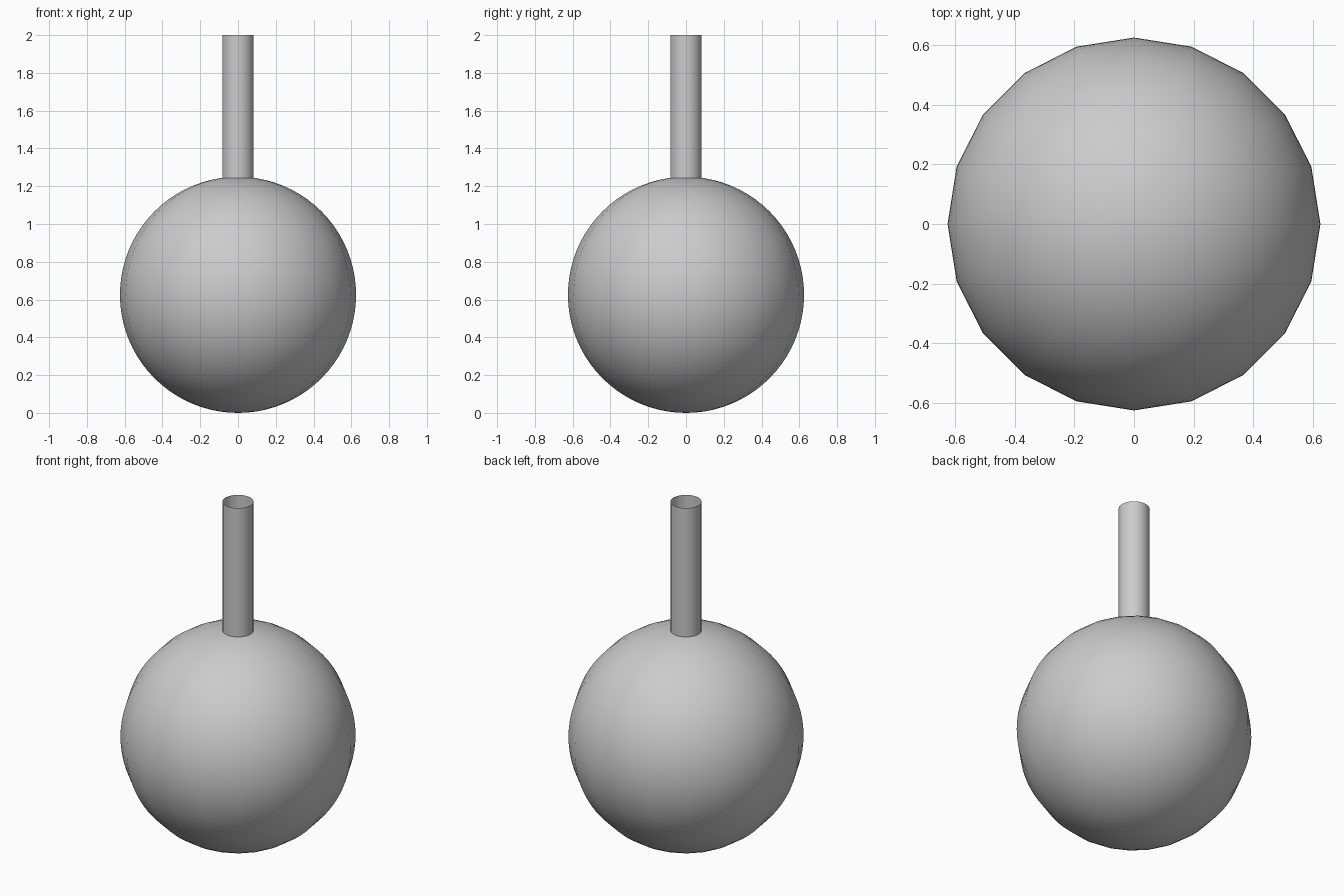
import bpy

if "Cube" in bpy.data.objects:
    bpy.data.objects.remove(bpy.data.objects["Cube"])

# Round body
bpy.ops.mesh.primitive_uv_sphere_add(segments=20, ring_count=40, radius=0.625, location=(0, 0, 0.625))
body = bpy.context.object
body.name = "round_body"
bpy.ops.object.shade_smooth()

# Open, thin-walled stem resting on top of the body
bottom, top = 1.243, 2.0
bpy.ops.mesh.primitive_cylinder_add(vertices=20, radius=0.083, depth=top - bottom,
                                    end_fill_type='NOTHING', location=(0, 0, (top + bottom) / 2))
stem = bpy.context.object
stem.name = "stem"
bpy.ops.object.shade_smooth()
